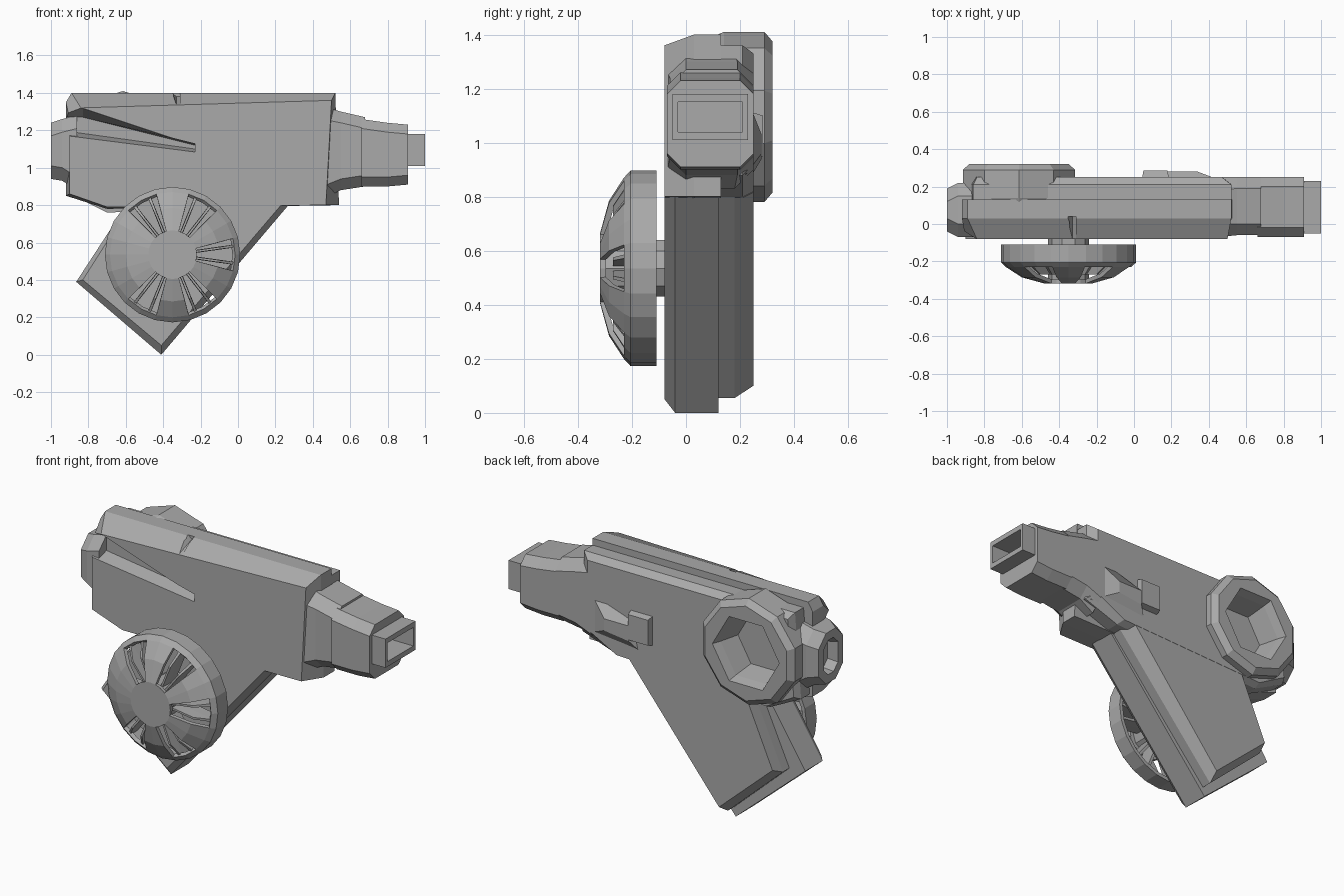
import bpy, bmesh, math
from mathutils import Vector

cube = bpy.data.objects.get("Cube")
if cube:
    bpy.data.objects.remove(cube, do_unlink=True)

grey = bpy.data.materials.new("mid grey")
grey.use_nodes = True
COLOUR = (0.4, 0.4, 0.4, 1)
grey.diffuse_color = COLOUR
grey.node_tree.nodes["Principled BSDF"].inputs["Base Color"].default_value = COLOUR


def finish(name, bm):
    bmesh.ops.recalc_face_normals(bm, faces=bm.faces)
    mesh = bpy.data.meshes.new(name)
    bm.to_mesh(mesh)
    bm.free()
    mesh.materials.append(grey)
    obj = bpy.data.objects.new(name, mesh)
    bpy.context.collection.objects.link(obj)
    return obj


def loft(name, axis, sections):
    """Join matching outlines placed along x or y, with capped ends."""
    bm = bmesh.new()
    rings = []
    for pos, outline in sections:
        rings.append([bm.verts.new((pos, a, b) if axis == "x" else (a, pos, b))
                      for a, b in outline])
    n = len(rings[0])
    for r, s in zip(rings, rings[1:]):
        for i in range(n):
            j = (i + 1) % n
            bm.faces.new((r[i], r[j], s[j], s[i]))
    bm.faces.new(rings[0])
    bm.faces.new(rings[-1])
    return finish(name, bm)


def box(a0, a1, b0, b1, c=0.0):
    """Rectangle outline; c cuts the corners."""
    if not c:
        return [(a0, b0), (a1, b0), (a1, b1), (a0, b1)]
    return [(a0 + c, b0), (a1 - c, b0), (a1, b0 + c), (a1, b1 - c),
            (a1 - c, b1), (a0 + c, b1), (a0, b1 - c), (a0, b0 + c)]


def ngon(cx, cz, r, n, turn=0.0):
    return [(cx + r * math.cos(turn + math.tau * i / n),
             cz + r * math.sin(turn + math.tau * i / n)) for i in range(n)]


def cut(target, axis, sections):
    tool = loft("cutter", axis, sections)
    tool.hide_render = True
    mod = target.modifiers.new("cut", "BOOLEAN")
    mod.operation, mod.object, mod.solver = "DIFFERENCE", tool, "EXACT"
    bpy.context.view_layer.objects.active = target
    bpy.ops.object.modifier_apply(modifier=mod.name)
    bpy.data.objects.remove(tool, do_unlink=True)


# Upper housing: front half with a sloped top and end faces
face = [(-0.90, 0.86), (-0.70, 0.79), (0.47, 0.80), (0.50, 1.36), (-0.84, 1.32), (-0.90, 1.26)]
rim = [(-0.92, 0.85), (-0.70, 0.78), (0.54, 0.80), (0.52, 1.40), (-0.89, 1.40), (-0.92, 1.35)]
front_housing = loft("front_housing", "y", [(-0.08, face), (0.03, rim), (0.13, rim)])
# Long tapering recess, open at the rear end
cut(front_housing, "y", [
    (-0.10, [(-0.95, 1.17), (-0.23, 1.08), (-0.23, 1.13), (-0.83, 1.33), (-0.95, 1.33)]),
    (0.00, [(-0.95, 1.20), (-0.23, 1.10), (-0.23, 1.12), (-0.83, 1.27), (-0.95, 1.27)])])
cut(front_housing, "y", [
    (-0.10, [(-0.33, 1.33), (-0.31, 1.33), (-0.31, 1.45), (-0.41, 1.45)]),
    (0.04, [(-0.33, 1.38), (-0.31, 1.38), (-0.31, 1.45), (-0.41, 1.45)])])

# Rear half, slightly lower, with a rounded back edge
back = [(-0.90, 0.86), (-0.70, 0.76), (0.30, 0.80), (0.53, 0.88), (0.52, 1.36), (-0.86, 1.36)]
edge = [(-0.88, 0.88), (-0.70, 0.78), (0.28, 0.82), (0.47, 0.92), (0.47, 1.33), (-0.84, 1.33)]
loft("back_housing", "y", [(0.13, back), (0.21, back), (0.25, edge)])

# Slanted leg in two halves with a groove between them
leg = [(-0.865, 0.39), (-0.41, 0.0), (0.27, 0.80), (0.27, 0.95), (-0.50, 0.95)]
leg_in = [(-0.83, 0.40), (-0.41, 0.05), (0.23, 0.80), (0.23, 0.95), (-0.48, 0.95)]
loft("front_leg_half", "y", [(-0.079, leg_in), (-0.04, leg), (0.12, leg)])
back_leg = [(-0.76, 0.38), (-0.40, 0.055), (0.27, 0.82), (0.27, 0.95), (-0.50, 0.95)]
back_in = [(-0.74, 0.41), (-0.39, 0.10), (0.20, 0.82), (0.20, 0.95), (-0.50, 0.95)]
loft("back_leg_half", "y", [(0.10, back_leg), (0.18, back_leg), (0.249, back_in)])

# Nozzle: collar, block and hollow tip
loft("nozzle_collar", "x", [(0.45, box(-0.07, 0.25, 0.83, 1.33, 0.07)),
                            (0.55, box(-0.06, 0.25, 0.88, 1.30, 0.06)),
                            (0.68, box(-0.06, 0.25, 0.90, 1.27, 0.06))])
nozzle_block = loft("nozzle_block", "x", [(0.66, box(-0.07, 0.25, 0.90, 1.26, 0.05)),
                                          (0.80, box(-0.07, 0.25, 0.90, 1.24, 0.05)),
                                          (0.91, box(-0.07, 0.25, 0.91, 1.23, 0.05))])
nozzle_tip = loft("nozzle_tip", "x", [(0.85, box(-0.05, 0.23, 1.01, 1.18)),
                                      (1.0, box(-0.05, 0.23, 1.01, 1.18))])
for part in (nozzle_block, nozzle_tip):
    cut(part, "x", [(0.78, box(-0.03, 0.21, 1.04, 1.15)), (1.05, box(-0.03, 0.21, 1.04, 1.15))])

# Hollow boss on the rear end
rear_boss = loft("rear_boss", "x", [(-1.0, box(-0.04, 0.19, 0.94, 1.24, 0.07)),
                                    (-0.94, box(-0.07, 0.22, 0.93, 1.26, 0.07)),
                                    (-0.86, box(-0.07, 0.22, 0.88, 1.28, 0.07))])
cut(rear_boss, "x", [(-1.05, box(0.0, 0.15, 0.98, 1.20, 0.04)),
                     (-0.94, box(0.02, 0.13, 1.00, 1.18, 0.04))])

# Large open socket on the back
RX, RZ = -0.615, 1.095
t = math.pi / 10
back_socket = loft("back_socket", "y", [(0.06, ngon(RX, RZ, 0.28, 10, t)),
                                        (0.14, ngon(RX, RZ, 0.315, 10, t)),
                                        (0.29, ngon(RX, RZ, 0.315, 10, t)),
                                        (0.32, ngon(RX, RZ, 0.28, 10, t))])
cut(back_socket, "y", [(0.15, ngon(RX, RZ, 0.17, 6)), (0.27, ngon(RX, RZ, 0.20, 6)),
                       (0.35, ngon(RX, RZ, 0.23, 6))])
back_housing = bpy.data.objects["back_housing"]
cut(back_housing, "y", [(0.15, ngon(RX, RZ, 0.24, 10)), (0.40, ngon(RX, RZ, 0.24, 10))])

# Small lug and its sloping rib on the back
loft("back_lug", "y", [(0.22, box(0.04, 0.19, 0.93, 1.12)), (0.285, box(0.05, 0.18, 0.95, 1.10))])
loft("back_rib", "y", [(0.22, [(0.10, 0.84), (0.50, 0.88), (0.50, 1.18), (0.15, 1.06)]),
                       (0.28, [(0.18, 0.94), (0.34, 0.96), (0.34, 1.03), (0.18, 1.03)])])

# Wheel: domed shell with windows, open at the back
WX, WZ, N = -0.35, 0.535, 24
PROFILE = [(0.362, -0.11), (0.362, -0.205), (0.335, -0.23), (0.25, -0.285), (0.13, -0.318)]
bm = bmesh.new()
rings = [[bm.verts.new((a, y, b)) for a, b in ngon(WX, WZ, r, N)] for r, y in PROFILE]
for k, (r, s) in enumerate(zip(rings, rings[1:])):
    for i in range(N):
        window = k >= 2 and i % 4 in (0, 3) and i not in (11, 12)
        if not window:
            j = (i + 1) % N
            bm.faces.new((r[i], r[j], s[j], s[i]))
bm.faces.new(rings[-1])
wheel = finish("wheel_shell", bm)
solid = wheel.modifiers.new("thickness", "SOLIDIFY")
solid.thickness, solid.offset = 0.022, -1

# Thin ribs behind the wheel windows
for k in range(6):
    for d in (-8, 8):
        ang = math.radians(60 * k + d)
        out = Vector((math.cos(ang), math.sin(ang)))
        side = Vector((-out.y, out.x)) * 0.008
        mid = Vector((WX, WZ))
        outline = [mid + out * 0.09 - side, mid + out * 0.345 - side,
                   mid + out * 0.345 + side, mid + out * 0.09 + side]
        inner = [mid + (p - mid) * 0.72 for p in outline]
        loft(f"wheel_rib_{k}_{'a' if d < 0 else 'b'}", "y",
             [(-0.15, outline), (-0.21, outline), (-0.27, inner)])

# Hub and shaft joining the wheel to the leg
loft("wheel_hub", "y", [(-0.31, ngon(WX, WZ, 0.11, 10)), (-0.05, ngon(WX, WZ, 0.11, 10))])
